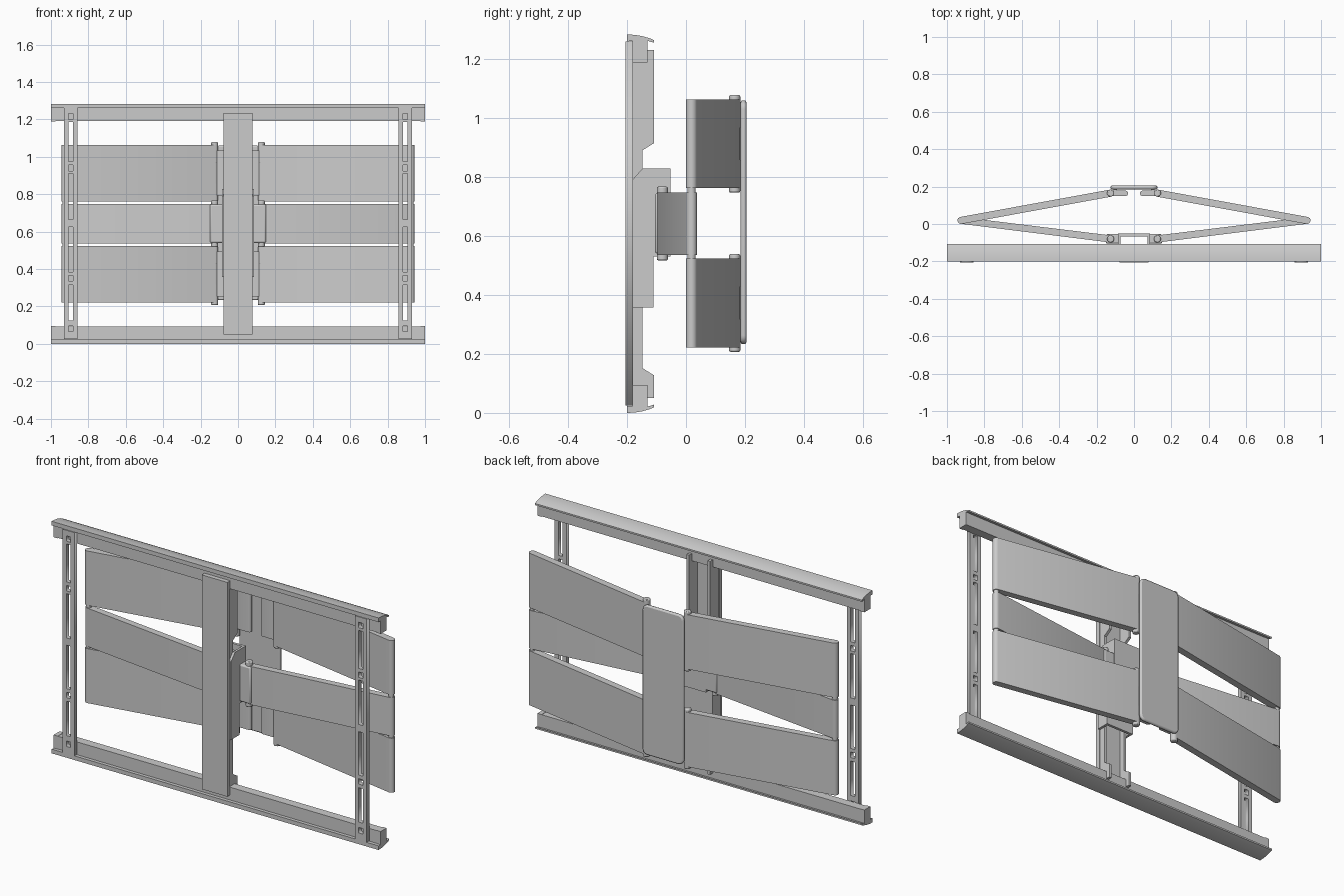
import bpy, bmesh, math
from mathutils import Vector

if "Cube" in bpy.data.objects:
    bpy.data.objects.remove(bpy.data.objects["Cube"])

AXES = {'x': lambda a, b, t: (t, a, b),      # profile in y,z
        'y': lambda a, b, t: (a, t, b),      # profile in x,z
        'z': lambda a, b, t: (a, b, t)}      # profile in x,y


def finish(name, bm, bevel=0):
    bmesh.ops.recalc_face_normals(bm, faces=bm.faces)
    me = bpy.data.meshes.new(name)
    bm.to_mesh(me)
    bm.free()
    ob = bpy.data.objects.new(name, me)
    bpy.context.collection.objects.link(ob)
    if bevel:
        m = ob.modifiers.new("bevel", 'BEVEL')
        m.width, m.segments, m.limit_method = bevel, 2, 'ANGLE'
    bpy.context.view_layer.objects.active = ob
    ob.select_set(True)
    bpy.ops.object.shade_smooth_by_angle(angle=math.radians(35))
    ob.select_set(False)
    return ob


def prism(name, pts, axis, lo, hi, bevel=0):
    """Extrude a 2D profile along an axis."""
    bm = bmesh.new()
    f = AXES[axis]
    a = [bm.verts.new(f(*p, lo)) for p in pts]
    b = [bm.verts.new(f(*p, hi)) for p in pts]
    bm.faces.new(a)
    bm.faces.new(b)
    for i in range(len(pts)):
        j = (i + 1) % len(pts)
        bm.faces.new((a[i], a[j], b[j], b[i]))
    return finish(name, bm, bevel)


def box(name, x, y, z, bevel=0):
    return prism(name, [(x[0], y[0]), (x[1], y[0]), (x[1], y[1]), (x[0], y[1])], 'z', *z, bevel)


def capsule(p, q, r, r2=None, n=8):
    """Plan outline of a bar with round ends."""
    p, q = Vector(p), Vector(q)
    ang = math.atan2(q.y - p.y, q.x - p.x)
    out = []
    for c, start, rad in ((q, ang - math.pi / 2, r2 or r), (p, ang + math.pi / 2, r)):
        for i in range(n + 1):
            t = start + math.pi * i / n
            out.append((c.x + rad * math.cos(t), c.y + rad * math.sin(t)))
    return out


def circle(x, y, r, n=20):
    return [(x + r * math.cos(2 * math.pi * i / n), y + r * math.sin(2 * math.pi * i / n)) for i in range(n)]


def pin(name, x, y, z0, z1, r=0.019):
    prism(name, circle(x, y, r), 'z', z0, z1, 0.005)


def rounded_rect(x0, x1, z0, z1, r, n=6):
    out = []
    for cx, cz, s in ((x1 - r, z0 + r, -90), (x1 - r, z1 - r, 0), (x0 + r, z1 - r, 90), (x0 + r, z0 + r, 180)):
        for i in range(n + 1):
            t = math.radians(s + 90 * i / n)
            out.append((cx + r * math.cos(t), cz + r * math.sin(t)))
    return out


# Horizontal rails: curved cap with a lip, box web, end caps
H = 1.283
cap = [(-0.2, 1.26), (-0.2, 1.283), (-0.175, 1.282), (-0.15, 1.278), (-0.125, 1.271),
       (-0.108, 1.264), (-0.108, 1.255), (-0.132, 1.262)]
web = [(-0.18, 1.19), (-0.132, 1.19), (-0.132, 1.264), (-0.18, 1.264)]
end = [(-0.182, 1.188), (-0.13, 1.188), (-0.13, 1.264), (-0.182, 1.264)]
for label, flip in (("top", False), ("bottom", True)):
    def prof(pts):
        return [(y, H - z if flip else z) for y, z in pts]
    prism(label + "_rail_cap", prof(cap), 'x', -1, 1)
    prism(label + "_rail_web", prof(web), 'x', -0.98, 0.98)
    for s in (-1, 1):
        prism(label + "_rail_end", prof(end), 'x', *sorted((s * 0.975, s)))

# Slotted uprights: filled 2D curve with holes
slots = [(0.065, 0.095), (0.125, 0.315), (0.335, 0.365), (0.385, 0.625),
         (0.665, 0.91), (0.925, 0.955), (0.975, 1.185), (1.2, 1.23)]
for s in (-1, 1):
    cx = s * 0.894
    cu = bpy.data.curves.new("slotted_upright", 'CURVE')
    cu.dimensions, cu.fill_mode, cu.extrude = '2D', 'BOTH', 0.0125
    rects = [(cx - 0.036, cx + 0.036, 0.025, 1.26)] + [(cx - 0.013, cx + 0.013, a, b) for a, b in slots]
    for x0, x1, z0, z1 in rects:
        sp = cu.splines.new('POLY')
        sp.points.add(3)
        for pt, (x, z) in zip(sp.points, ((x0, z0), (x1, z0), (x1, z1), (x0, z1))):
            pt.co = (x, z, 0, 1)
        sp.use_cyclic_u = True
    ob = bpy.data.objects.new("slotted_upright", cu)
    bpy.context.collection.objects.link(ob)
    ob.rotation_euler.x = math.pi / 2
    ob.location.y = -0.1925
    bpy.context.view_layer.objects.active = ob
    ob.select_set(True)
    bpy.ops.object.convert(target='MESH')
    ob.select_set(False)

# Centre post: front plate and two shaped side flanges
box("post_plate", (-0.078, 0.078), (-0.205, -0.18), (0.05, 1.235))
flange = [(-0.182, 0.05), (-0.108, 0.05), (-0.108, 0.127), (-0.148, 0.152), (-0.148, 0.89),
          (-0.108, 0.915), (-0.108, 1.23), (-0.182, 1.23)]
bracket = [(-0.182, 0.357), (-0.11, 0.357), (-0.11, 0.53), (-0.052, 0.53), (-0.052, 0.828),
           (-0.148, 0.828), (-0.182, 0.79)]
for s in (-1, 1):
    prism("post_flange", flange, 'x', *sorted((s * 0.057, s * 0.072)))
    prism("bracket_side", bracket, 'x', *sorted((s * 0.072, s * 0.085)))
box("bracket_web", (-0.08, 0.08), (-0.125, -0.11), (0.357, 0.82))
box("bracket_hinge_plate", (-0.08, 0.08), (-0.067, -0.052), (0.53, 0.828))

# Folding arms, mirrored left and right
for s in (-1, 1):
    tip, front, back = (s * 0.925, 0.019), (s * 0.125, -0.08), (s * 0.125, 0.165)
    prism("front_arm", capsule(front, tip, 0.019, 0.018), 'z', 0.535, 0.747)
    box("front_knuckle", sorted((s * 0.078, s * 0.15)), (-0.105, -0.054), (0.54, 0.745), 0.008)
    pin("front_pin", *front, 0.517, 0.767)
    pin("elbow_pin", *tip, 0.5, 0.79, 0.014)
    for z0, z1 in ((0.222, 0.523), (0.762, 1.063)):
        prism("back_arm", capsule(back, tip, 0.019), 'z', z0, z1)
        pin("back_pin", *back, z0 - 0.015, z0 + 0.1)
        pin("back_pin", *back, z1 - 0.1, z1 + 0.015)
        m = sorted((s * 0.09, s * 0.11))
        prism("plate_lug", capsule((s * 0.045, 0.164), (s * 0.11, 0.164), 0.014), 'z', z0 + 0.03, z1 - 0.03)
        box("lug_web", m, (0.164, 0.19), (z0 + 0.03, z1 - 0.03))

# Back mounting plate with rounded corners
prism("back_plate", rounded_rect(-0.125, 0.125, 0.233, 1.06, 0.03), 'y', 0.185, 0.205, 0.007)
